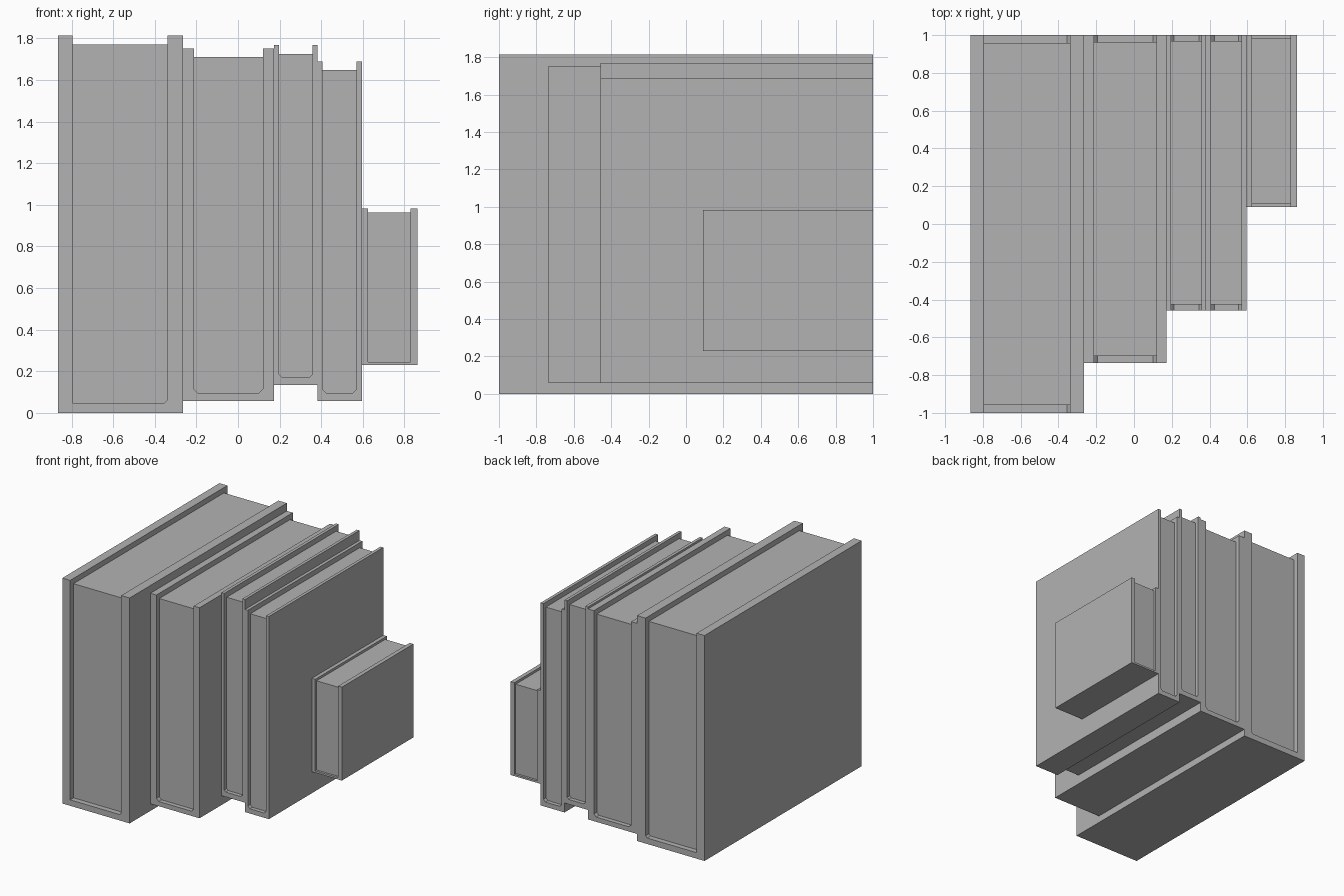
import bpy
import bmesh

cube = bpy.data.objects.get("Cube")
if cube:
    bpy.data.objects.remove(cube, do_unlink=True)

grey = bpy.data.materials.new("plain_grey")
grey.use_nodes = True
colour = (0.45, 0.45, 0.45, 1)
grey.diffuse_color = colour
grey.node_tree.nodes["Principled BSDF"].inputs["Base Color"].default_value = colour

BACK = 1.0
EMBED = 0.004  # page block sinks slightly into the cover


def extrude_profile(name, profile, front, back):
    """Extrude a closed x-z outline along y."""
    bm = bmesh.new()
    face = bm.faces.new([bm.verts.new((x, front, z)) for x, z in profile])
    result = bmesh.ops.extrude_face_region(bm, geom=[face])
    moved = [v for v in result["geom"] if isinstance(v, bmesh.types.BMVert)]
    bmesh.ops.translate(bm, verts=moved, vec=(0, back - front, 0))
    bmesh.ops.recalc_face_normals(bm, faces=bm.faces)
    mesh = bpy.data.meshes.new(name)
    bm.to_mesh(mesh)
    bm.free()
    mesh.materials.append(grey)
    obj = bpy.data.objects.new(name, mesh)
    bpy.context.collection.objects.link(obj)
    return obj


def corner(x, z, cut, side):
    """Inner spine corner, cut at an angle when cut is above zero."""
    if not cut:
        return [(x, z)]
    return [(x, z + cut), (x + side * cut, z)]


def book(name, outer, inner, front, inset, cuts):
    left, right, bottom, top = outer
    in_left, in_right, in_bottom, page_top = inner

    # U-shaped cover, spine at the bottom
    profile = [(left, bottom), (right, bottom), (right, top), (in_right, top)]
    profile += corner(in_right, in_bottom, cuts[1], -1)
    profile += corner(in_left, in_bottom, cuts[0], 1)[::-1]
    profile += [(in_left, top), (left, top)]
    extrude_profile(name + "_cover", profile, front, BACK)

    # Page block, set back at both ends and below the cover edge
    x0, x1, z0 = in_left - EMBED, in_right + EMBED, in_bottom - EMBED
    pages = [(x0, z0), (x1, z0), (x1, page_top), (x0, page_top)]
    extrude_profile(name + "_pages", pages, front + inset, BACK - inset)


# outer: left, right, bottom, top; inner: left, right, bottom, page top
book("largest_book", (-0.865, -0.265, 0, 1.815), (-0.795, -0.34, 0.048, 1.772),
     -1.0, 0.043, (0, 0.015))
book("thick_book", (-0.265, 0.172, 0.057, 1.752), (-0.212, 0.12, 0.095, 1.71),
     -0.735, 0.036, (0.02, 0.02))
book("raised_book", (0.172, 0.382, 0.133, 1.768), (0.197, 0.358, 0.172, 1.725),
     -0.457, 0.032, (0.014, 0.014))
book("thin_book", (0.382, 0.595, 0.057, 1.688), (0.407, 0.57, 0.095, 1.648),
     -0.457, 0.032, (0.018, 0.018))
book("small_book", (0.595, 0.862, 0.23, 0.982), (0.625, 0.829, 0.245, 0.963),
     0.09, 0.018, (0, 0))
